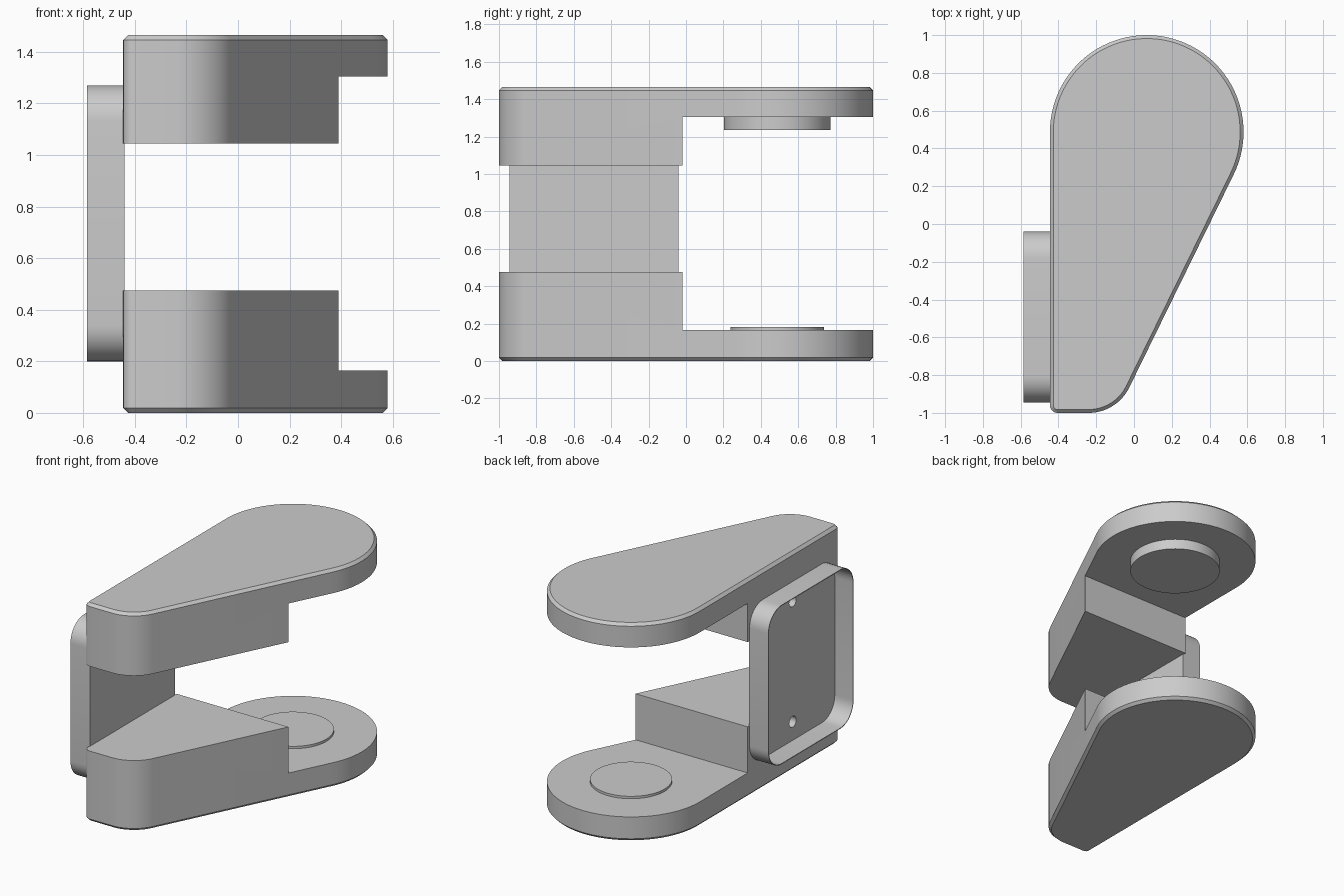
import bpy, bmesh, math
from mathutils import Matrix, Vector

if "Cube" in bpy.data.objects:
    bpy.data.objects.remove(bpy.data.objects["Cube"])

GREY = bpy.data.materials.new("plain grey")
GREY.use_nodes = True
GREY.diffuse_color = (0.6, 0.6, 0.6, 1)
GREY.node_tree.nodes["Principled BSDF"].inputs["Base Color"].default_value = (0.6, 0.6, 0.6, 1)

HEIGHT = 1.465
PIVOT = (0.0675, 0.4875)     # centre of the round end of each jaw
STEP_Y = -0.02               # where the thick block ends
SLANT = -26.1                # direction of the slanted side's normal


def arc(cx, cy, r, start, end, n):
    """Points along an arc, angles in degrees."""
    angles = [math.radians(start + (end - start) * i / n) for i in range(n + 1)]
    return [(cx + r * math.cos(a), cy + r * math.sin(a)) for a in angles]


def teardrop(inset=0.0):
    return (arc(*PIVOT, 0.5125 - inset, SLANT, 180, 56)
            + arc(-0.405, -0.96, 0.04 - inset, 180, 270, 6)
            + arc(-0.24, -0.761, 0.239 - inset, 270, 360 + SLANT, 16))


def rounded_rect(inset=0.0):
    """Outline in the y, z plane."""
    pts = []
    r = 0.14
    corners = [(-0.04, 1.27, 1, 1), (-0.945, 1.27, -1, 1),
               (-0.945, 0.2, -1, -1), (-0.04, 0.2, 1, -1)]
    for k, (y, z, sy, sz) in enumerate(corners):
        pts += arc(y - sy * r, z - sz * r, r - inset, 90 * k, 90 * k + 90, 10)
    return pts


def loft(name, rings):
    """Skin matching rings of points and cap both ends."""
    bm = bmesh.new()
    loops = [[bm.verts.new(p) for p in ring] for ring in rings]
    for a, b in zip(loops, loops[1:]):
        for i in range(len(a)):
            j = (i + 1) % len(a)
            bm.faces.new((a[i], a[j], b[j], b[i]))
    bm.faces.new(loops[0])
    bm.faces.new(loops[-1])
    return finish(name, bm)


def finish(name, bm):
    bmesh.ops.recalc_face_normals(bm, faces=bm.faces)
    mesh = bpy.data.meshes.new(name)
    bm.to_mesh(mesh)
    bm.free()
    mesh.materials.append(GREY)
    ob = bpy.data.objects.new(name, mesh)
    bpy.context.collection.objects.link(ob)
    return ob


def activate(ob):
    bpy.ops.object.select_all(action="DESELECT")
    ob.select_set(True)
    bpy.context.view_layer.objects.active = ob


def box(name, low, high):
    bm = bmesh.new()
    low, high = Vector(low), Vector(high)
    bmesh.ops.create_cube(bm, size=1, matrix=Matrix.Translation((low + high) / 2)
                          @ Matrix.Diagonal((*(high - low), 1)))
    return finish(name, bm)


def cylinder(name, centre, radius, depth, segments, rotation=Matrix()):
    bm = bmesh.new()
    bmesh.ops.create_cone(bm, cap_ends=True, segments=segments, radius1=radius,
                          radius2=radius, depth=depth,
                          matrix=Matrix.Translation(centre) @ rotation)
    return finish(name, bm)


def cut(ob, cutter):
    cutter.hide_render = True
    mod = ob.modifiers.new("cut", "BOOLEAN")
    mod.operation = "DIFFERENCE"
    mod.solver = "EXACT"
    mod.object = cutter
    activate(ob)
    bpy.ops.object.modifier_apply(modifier=mod.name)
    bpy.data.objects.remove(cutter)


def drill(ob, z):
    """Screw hole along x through the mounting face."""
    cut(ob, cylinder("hole_cutter", (-0.42, -0.4925, z), 0.037, 0.25, 24,
                     Matrix.Rotation(math.pi / 2, 4, "Y")))


def jaw(name, outside, direction, arm, block, hole_z):
    """Teardrop jaw with a chamfered outer face and a stepped inner face."""
    def level(d):
        return outside + direction * d
    rings = [[(x, y, level(d)) for x, y in teardrop(inset)]
             for d, inset in ((0, 0.018), (0.018, 0), (block, 0))]
    ob = loft(name, rings)
    z0, z1 = sorted((level(arm), level(block + 0.1)))
    cut(ob, box("step_cutter", (-1, STEP_Y, z0), (1, 1.2, z1)))
    drill(ob, hole_z)
    return ob


def pad(name, radius, z0, z1):
    return cylinder(name, (*PIVOT, (z0 + z1) / 2), radius, z1 - z0, 64)


# Jaws
parts = [jaw("lower_jaw", 0, 1, 0.165, 0.475, 0.33),
         jaw("upper_jaw", HEIGHT, -1, 0.16, 0.42, 1.14)]

# Round pads on the facing sides of the jaws
parts += [pad("lower_pad", 0.25, 0.15, 0.181),
          pad("upper_pad", 0.285, 1.235, 1.32)]

# Shallow mounting tray that joins the jaws, open towards -x
tray = loft("mounting_tray", [[(x, y, z) for y, z in rounded_rect(inset)]
                              for x, inset in ((-0.441, 0), (-0.585, 0),
                                               (-0.585, 0.005), (-0.449, 0.005))])
for z in (0.33, 1.14):
    drill(tray, z)
parts.append(tray)

# Smooth curved walls, keep hard edges
for ob in parts:
    activate(ob)
    bpy.ops.object.shade_smooth_by_angle(angle=math.radians(25))
